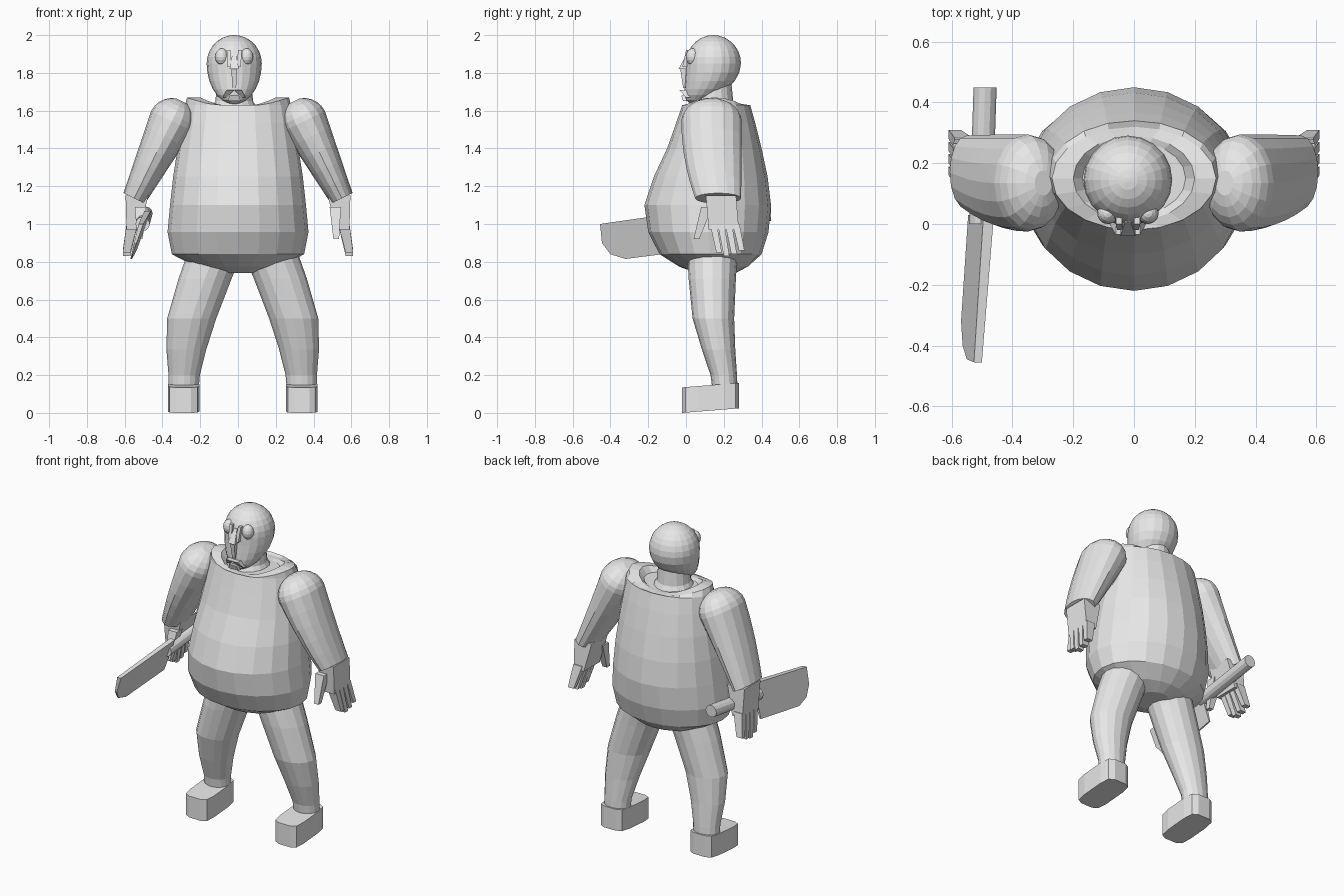
import bpy, bmesh
from math import sin, cos, pi, sqrt, radians
from mathutils import Vector

default_cube = bpy.data.objects.get("Cube")
if default_cube:
    bpy.data.objects.remove(default_cube, do_unlink=True)

X_AXIS, Y_AXIS, Z_AXIS = Vector((1, 0, 0)), Vector((0, 1, 0)), Vector((0, 0, 1))
SIDES = {"left": 1, "right": -1}

plain_grey = bpy.data.materials.new("plain_grey")
plain_grey.use_nodes = True
plain_grey.diffuse_color = (0.8, 0.8, 0.8, 1)
shader = plain_grey.node_tree.nodes["Principled BSDF"]
shader.inputs["Base Color"].default_value = plain_grey.diffuse_color


def skin(name, rings):
    """Join equal-length point rings with quads and cap both ends."""
    bm = bmesh.new()
    loops = [[bm.verts.new(point) for point in ring] for ring in rings]
    for lower, upper in zip(loops, loops[1:]):
        for i in range(len(lower)):
            bm.faces.new((lower[i - 1], lower[i], upper[i], upper[i - 1]))
    bm.faces.new(loops[0])
    bm.faces.new(loops[-1])
    bmesh.ops.recalc_face_normals(bm, faces=bm.faces)
    mesh = bpy.data.meshes.new(name)
    bm.to_mesh(mesh)
    bm.free()
    mesh.materials.append(plain_grey)
    bpy.context.scene.collection.objects.link(bpy.data.objects.new(name, mesh))


def oval(centre, across, along, count, dip=0):
    """Elliptical ring spanned by two vectors; dip lowers its front and back."""
    angles = [2 * pi * i / count for i in range(count)]
    return [centre + across * cos(a) + along * sin(a) - Z_AXIS * dip * sin(a) ** 2
            for a in angles]


def flat_oval(x, y, z, width, depth, count, dip=0):
    return oval(Vector((x, y, z)), X_AXIS * width, Y_AXIS * depth, count, dip)


def smooth_rows(keys, steps):
    """Rows of numbers flowing smoothly through a few key rows."""
    keys = [Vector(key) for key in keys]
    padded = [keys[0], *keys, keys[-1]]
    rows = []
    for before, start, end, after in zip(padded, padded[1:], padded[2:], padded[3:]):
        leave, arrive = (end - before) / 2, (after - start) / 2
        for step in range(steps):
            t = step / steps
            ease = t * t * (3 - 2 * t)
            rows.append(start.lerp(end, ease) + leave * t * (1 - t) ** 2
                        - arrive * t * t * (1 - t))
    return rows + [keys[-1]]


def egg(name, centre, radii, drop, lean, count):
    """Ellipsoid whose lower half reaches down by drop and leans forward."""
    width, depth, height = radii
    rings = []
    for row in range(count + 1):
        level = cos(pi * row / count)
        girth = max(sqrt(1 - level * level), 0.05)
        below = max(-level, 0)
        z = level * (drop if below else height)
        middle = centre + Z_AXIS * z - Y_AXIS * lean * below ** 2
        rings.append(oval(middle, X_AXIS * width * girth, Y_AXIS * depth * girth, 20))
    skin(name, rings)


def bar(name, start, end, start_size, end_size):
    """Tapered box between two points, sized by half widths in x and y."""
    rings = []
    for point, (width, depth) in ((start, start_size), (end, end_size)):
        across, along = X_AXIS * width, Y_AXIS * depth
        middle = Vector(point)
        rings.append([middle - across - along, middle + across - along,
                      middle + across + along, middle - across + along])
    skin(name, rings)


# Big-bellied torso: height, half width, centre y, half depth
torso_keys = [(0.74, 0.1, 0.16, 0.1), (0.84, 0.35, 0.13, 0.27), (1.1, 0.36, 0.115, 0.335),
              (1.4, 0.32, 0.15, 0.25), (1.63, 0.28, 0.16, 0.18)]
torso = [flat_oval(0, y, z, width, depth, 20)
         for z, width, y, depth in smooth_rows(torso_keys, 2)]

# Scooped collar, folded in towards the neck
for z, width, depth in ((1.67, 0.27, 0.17), (1.67, 0.2, 0.14), (1.63, 0.17, 0.12)):
    torso.append(flat_oval(0, 0.15, z, width, depth, 20, dip=z - 1.62))
skin("torso", torso)

# Neck and egg-shaped head with a forward jaw
HEAD = Vector((-0.02, 0.145, 1.85))
skin("neck", [flat_oval(HEAD.x, 0.15, z, width, width, 16)
              for z, width in ((1.58, 0.14), (1.65, 0.1), (1.75, 0.09))])
egg("head", HEAD, (0.146, 0.146, 0.15), drop=0.215, lean=0.1, count=14)


# Face, placed from the middle of the head
def face_bar(name, start, end, start_size, end_size):
    bar(name, HEAD + Vector(start), HEAD + Vector(end), start_size, end_size)


nose_tip = (0, -0.16, -0.03)
face_bar("nose", (0, -0.13, 0.05), nose_tip, (0.01, 0.01), (0.025, 0.025))
face_bar("nose_ridge", nose_tip, (0, -0.15, -0.13), (0.015, 0.015), (0.01, 0.01))
face_bar("lower_lip", (0, -0.16, -0.17), (0, -0.15, -0.2), (0.025, 0.01), (0.035, 0.01))
for side, s in SIDES.items():
    eye = HEAD + Vector((s * 0.066, -0.11, 0.035))
    egg(side + "_eye", eye, (0.035, 0.035, 0.045), drop=0.045, lean=0, count=8)
    face_bar(side + "_brow", (s * 0.03, -0.13, 0.07), (s * 0.025, -0.15, -0.02),
             (0.01, 0.015), (0.01, 0.015))
    face_bar(side + "_lip", (s * 0.02, -0.16, -0.14), (s * 0.05, -0.13, -0.18),
             (0.02, 0.02), (0.01, 0.015))


# Arm: domed shoulder, then a straight taper to the wrist
def build_arm(side, s):
    swing = radians(26)
    down = Vector((s * sin(swing), 0, -cos(swing)))
    across = Vector((cos(swing), 0, s * sin(swing)))
    shoulder = Vector((s * 0.35, 0.135, 1.545))
    width, depth, length = 0.122, 0.16, 0.455
    rings = []
    for step in range(1, 6):
        angle = pi / 2 * step / 6
        rings.append(oval(shoulder - down * width * cos(angle),
                          across * width * sin(angle), Y_AXIS * depth * sin(angle), 16))
    for step in range(6):
        t = step / 5
        middle = shoulder + down * length * t + Y_AXIS * 0.035 * t * t
        rings.append(oval(middle, across * width * (1 - t * 0.48),
                          Y_AXIS * depth * (1 - t * t * 0.24), 16))
    skin(side + "_arm", rings)


# Hand with four fingers and a thumb
def build_hand(side, s):
    bar(side + "_palm", (s * 0.535, 0.185, 1.15), (s * 0.555, 0.2, 0.97),
        (0.06, 0.08), (0.035, 0.08))
    for finger, tip in enumerate((0.85, 0.83, 0.84, 0.86)):
        y = 0.145 + finger * 0.04
        bar(f"{side}_finger_{finger}", (s * 0.56, y, 1), (s * 0.59, y + 0.03, tip),
            (0.03, 0.018), (0.02, 0.015))
    bar(side + "_thumb", (s * 0.515, 0.11, 1.09), (s * 0.52, 0.055, 0.92),
        (0.03, 0.03), (0.015, 0.015))


# Leg and blocky shoe: height, centre x, half width, centre y, half depth
def build_leg(side, s):
    keys = [(0.88, 0.135, 0.145, 0.14, 0.135), (0.5, 0.27, 0.13, 0.145, 0.11),
            (0.2, 0.31, 0.083, 0.2, 0.07), (0.03, 0.313, 0.08, 0.21, 0.066)]
    offset = 0.025
    skin(side + "_leg", [flat_oval(s * x + offset, y, z, width, depth, 16)
                         for z, x, width, y, depth in smooth_rows(keys, 2)])
    rings = []
    for height in (0, 0.135):
        ring = []
        for point in flat_oval(0, 0, height, 1.25, 1.25, 16):
            x, y = (max(-1, min(1, value)) for value in point.xy)
            y = 0.13 + y * 0.15
            ring.append((s * 0.313 + offset + x * 0.083, y, height + (y + 0.02) * 0.08))
        rings.append(ring)
    skin(side + "_shoe", rings)


for side, s in SIDES.items():
    build_arm(side, s)
    build_hand(side, s)
    build_leg(side, s)

# Long knife in the right hand: round handle and wedge-shaped blade
handle_ends = Vector((-0.505, 0, 1)), Vector((-0.49, 0.45, 1.055))
skin("knife_handle", [oval(end, X_AXIS * 0.038, Z_AXIS * 0.038, 12) for end in handle_ends])

outline = [(0.03, 1.07), (-0.455, 1), (-0.445, 0.9), (-0.4, 0.84), (-0.32, 0.815), (0.03, 0.86)]
blade = []
for face in (-1, 1):
    ring = []
    for y, z in outline:
        half_thickness = 0.004 + 0.06 * max(z - 0.85, 0)
        lean = (1.05 - z) * 0.3
        ring.append((y * 0.03 - 0.485 - lean + face * half_thickness, y, z))
    blade.append(ring)
skin("knife_blade", blade)
